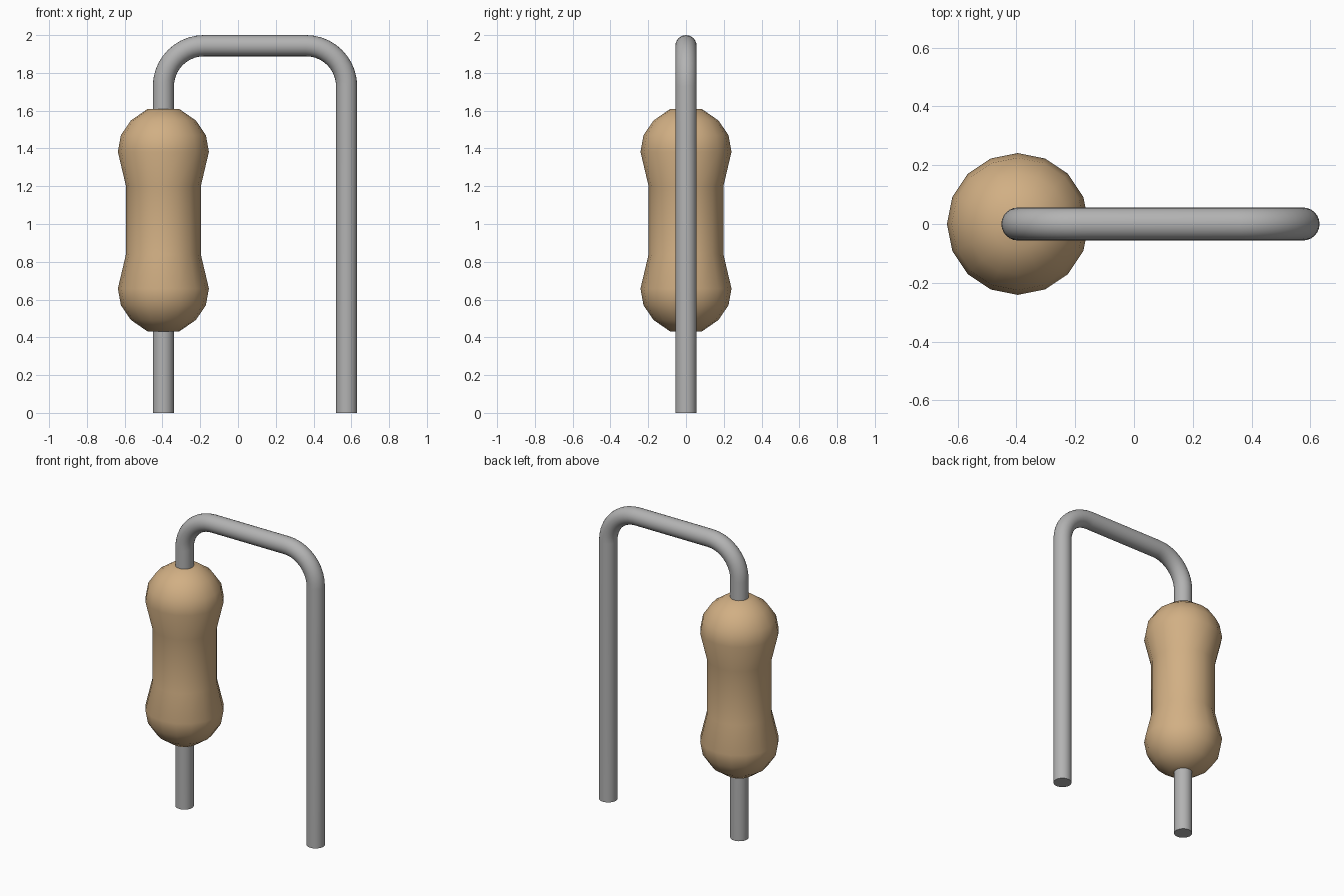
import bpy, bmesh, math
from mathutils import Vector

cube = bpy.data.objects.get("Cube")
if cube:
    bpy.data.objects.remove(cube, do_unlink=True)


def material(name, rgb):
    mat = bpy.data.materials.new(name)
    mat.use_nodes = True
    mat.diffuse_color = (*rgb, 1)
    mat.node_tree.nodes["Principled BSDF"].inputs["Base Color"].default_value = (*rgb, 1)
    return mat


def skin_rings(name, rings, mat, angle):
    """Bridge a row of equal rings, cap both ends and shade smooth."""
    bm = bmesh.new()
    loops = [[bm.verts.new(p) for p in ring] for ring in rings]
    n = len(loops[0])
    for a, b in zip(loops, loops[1:]):
        for i in range(n):
            j = (i + 1) % n
            bm.faces.new((a[i], a[j], b[j], b[i]))
    bm.faces.new(loops[0])
    bm.faces.new(loops[-1])
    bmesh.ops.recalc_face_normals(bm, faces=bm.faces[:])
    mesh = bpy.data.meshes.new(name)
    bm.to_mesh(mesh)
    bm.free()
    obj = bpy.data.objects.new(name, mesh)
    bpy.context.collection.objects.link(obj)
    mesh.materials.append(mat)
    bpy.ops.object.select_all(action='DESELECT')
    obj.select_set(True)
    bpy.context.view_layer.objects.active = obj
    bpy.ops.object.shade_smooth_by_angle(angle=math.radians(angle))
    return obj


def ring(center, u, v, radius, count):
    turns = [2 * math.pi * i / count for i in range(count)]
    return [center + radius * (math.cos(t) * u + math.sin(t) * v) for t in turns]


X, Y, Z = Vector((1, 0, 0)), Vector((0, 1, 0)), Vector((0, 0, 1))
LEFT_X, RIGHT_X = 0.575, -0.395
TOP_Z, BEND, WIRE_R = 1.944, 0.215, 0.056

tan = material("tan ceramic", (0.64, 0.43, 0.23))
grey = material("grey metal", (0.45, 0.45, 0.45))

# Dumbbell body: upper half profile (radius, height above middle), mirrored down
MID_Z = 1.02
half = [(0.198, 0.18), (0.241, 0.362), (0.225, 0.45), (0.172, 0.528), (0.085, 0.588)]
profile = [(r, -h) for r, h in reversed(half)] + half
skin_rings("resistor_body",
           [ring(Vector((RIGHT_X, 0, MID_Z + h)), X, Y, r, 16) for r, h in profile],
           tan, 40)

# Wire: up through the body, over two rounded bends, down to the ground
path = [(Vector((RIGHT_X, 0, 0)), 0.0)]      # (point, turn from vertical)
STEPS = 10
for cx, start in ((RIGHT_X + BEND, 0.0), (LEFT_X - BEND, math.pi / 2)):
    for i in range(STEPS + 1):
        a = start + i / STEPS * math.pi / 2
        offset = Vector((-math.cos(a), 0, math.sin(a))) * BEND
        path.append((Vector((cx, 0, TOP_Z - BEND)) + offset, a))
path.append((Vector((LEFT_X, 0, 0)), math.pi))

skin_rings("wire_lead",
           [ring(p, Vector((math.cos(a), 0, -math.sin(a))), Y, WIRE_R, 24) for p, a in path],
           grey, 40)
